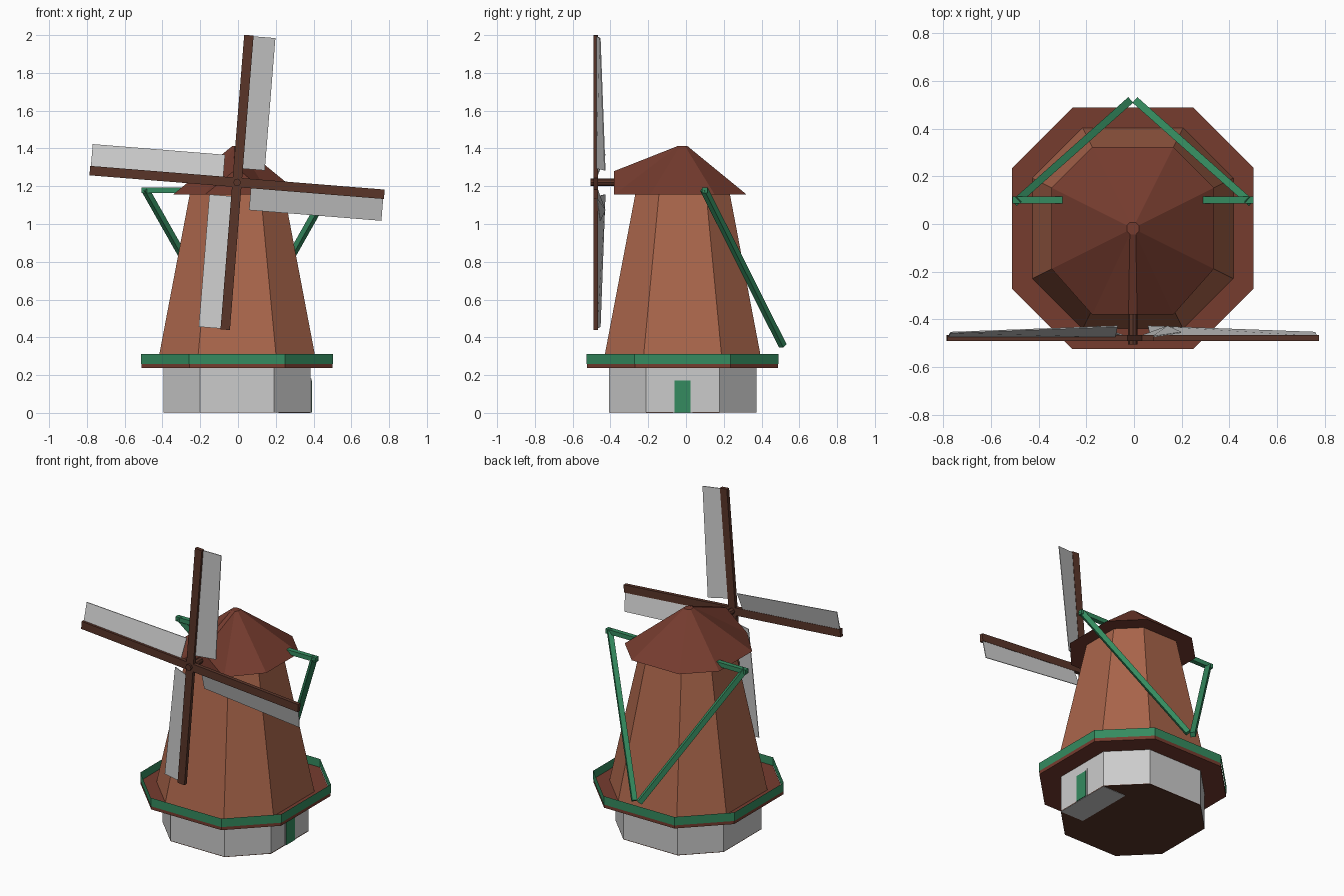
import bpy, bmesh
from math import radians
from mathutils import Vector, Matrix

if "Cube" in bpy.data.objects:
    bpy.data.objects.remove(bpy.data.objects["Cube"])

CX, CY = -0.005, -0.018
HUB = Vector((-0.005, -0.478, 1.22))


def mat(name, rgb):
    m = bpy.data.materials.new(name)
    m.diffuse_color = (*rgb, 1)
    m.use_nodes = True
    m.node_tree.nodes["Principled BSDF"].inputs["Base Color"].default_value = m.diffuse_color
    return m


WOOD = mat("tower_wood", (0.40, 0.13, 0.07))
RED = mat("roof_brown", (0.18, 0.045, 0.028))
DARK = mat("spar_brown", (0.10, 0.035, 0.022))
GREEN = mat("green_paint", (0.035, 0.26, 0.115))


def make(name, bm, material=None):
    bmesh.ops.recalc_face_normals(bm, faces=bm.faces[:])
    me = bpy.data.meshes.new(name)
    bm.to_mesh(me)
    bm.free()
    ob = bpy.data.objects.new(name, me)
    bpy.context.collection.objects.link(ob)
    if material:
        me.materials.append(material)
    return ob


def octagon(a, z):
    # stretched octagon: each axis-facing side is as long as the apothem
    h = a / 2
    pts = [(a, -h), (a, h), (h, a), (-h, a), (-a, h), (-a, -h), (-h, -a), (h, -a)]
    return [Vector((CX + x, CY + y, z)) for x, y in pts]


def loft(name, rings, material=None, caps=True):
    bm = bmesh.new()
    rows = [[bm.verts.new(p) for p in r] for r in rings]
    for a, b in zip(rows, rows[1:]):
        n = len(a)
        for i in range(n):
            bm.faces.new((a[i], a[(i + 1) % n], b[(i + 1) % n], b[i]))
    if caps:
        bm.faces.new(rows[0])
        bm.faces.new(rows[-1])
    return make(name, bm, material)


def box(name, lo, hi, material=None):
    bm = bmesh.new()
    lo, hi = Vector(lo), Vector(hi)
    size = hi - lo
    bmesh.ops.create_cube(bm, size=1, matrix=Matrix.Translation((lo + hi) / 2) @ Matrix.Diagonal((*size, 1)))
    return make(name, bm, material)


def beam(name, p, q, w, material):
    p, q = Vector(p), Vector(q)
    d = q - p
    bm = bmesh.new()
    rot = d.to_track_quat('Z', 'Y').to_matrix().to_4x4()
    bmesh.ops.create_cube(bm, size=1, matrix=Matrix.Translation((p + q) / 2) @ rot
                          @ Matrix.Diagonal((w, w, d.length, 1)))
    return make(name, bm, material)


# Stone base, floor and door
loft("base_wall", [octagon(0.39, 0.006), octagon(0.39, 0.24)])
loft("base_floor", [octagon(0.39, 0.002), octagon(0.39, 0.006)], DARK)
box("door_floor_slab", (0.215, -0.213, 0), (0.385, 0.177, 0.002))
box("door_frame", (0.37, -0.07, 0.002), (0.389, 0.034, 0.182))
box("door_panel", (0.37, -0.06, 0.002), (0.392, 0.024, 0.172), GREEN)

# Gallery deck with thin green rim
loft("gallery_deck", [octagon(0.506, 0.237), octagon(0.506, 0.26)], RED)
loft("gallery_rim", [octagon(0.508, 0.258), octagon(0.508, 0.313)], GREEN, caps=False)

# Tapering tower
loft("tower", [octagon(0.422, 0.255), octagon(0.25, 1.16)], WOOD)

# Cap: octagonal cone whose front side is pulled out into a narrow gable
eave = octagon(0.34, 1.155)
for i in (6, 7):
    eave[i].y = -0.38
top = octagon(0.025, 1.413)
bm = bmesh.new()
e = [bm.verts.new(p) for p in eave]
t = [bm.verts.new(p) for p in top]
gl = bm.verts.new((CX - 0.018, -0.38, 1.28))
gr = bm.verts.new((CX + 0.018, -0.38, 1.28))
for i in range(8):
    if i != 6:
        bm.faces.new((e[i], e[(i + 1) % 8], t[(i + 1) % 8], t[i]))
bm.faces.new((e[6], gl, t[6]))
bm.faces.new((e[7], gr, t[7]))
bm.faces.new((gl, gr, t[7], t[6]))
bm.faces.new((e[6], e[7], gr, gl))
bm.faces.new(e)
bm.faces.new(t)
make("cap_roof", bm, RED)

# Wind shaft and hub
bm = bmesh.new()
bmesh.ops.create_cone(bm, cap_ends=True, segments=8, radius1=0.02, radius2=0.02, depth=0.22,
                      matrix=Matrix.Translation((HUB.x, -0.395, HUB.z)) @ Matrix.Rotation(radians(90), 4, 'X'))
make("wind_shaft", bm, DARK)

# Four arms, each with a slightly twisted sail board on its leading side
for k in range(4):
    turn = Matrix.Translation(HUB) @ Matrix.Rotation(radians(4.6 + 90 * k), 4, 'Y')
    arm = box(f"sail_arm_{k + 1}", (-0.025, -0.012, 0), (0.025, 0.012, 0.782), DARK)
    arm.data.transform(turn)
    rings = []
    for z, back in ((0.075, 0.052), (0.778, 0.026)):
        rings.append([Vector(p) for p in ((0.02, 0.003, z), (0.141, back - 0.005, z),
                                          (0.141, back, z), (0.02, 0.008, z))])
    sail = loft(f"sail_board_{k + 1}", rings)
    sail.data.transform(turn)

# Tail frame: cross beam and two braces meeting behind the tower
box("tail_cross_beam", (-0.51, 0.085, 1.163), (0.50, 0.115, 1.192), GREEN)
for side, label in ((-1, "left"), (1, "right")):
    beam(f"tail_brace_{label}", (CX + side * 0.488, 0.095, 1.185),
         (CX + side * 0.018, 0.512, 0.355), 0.031, GREEN)
